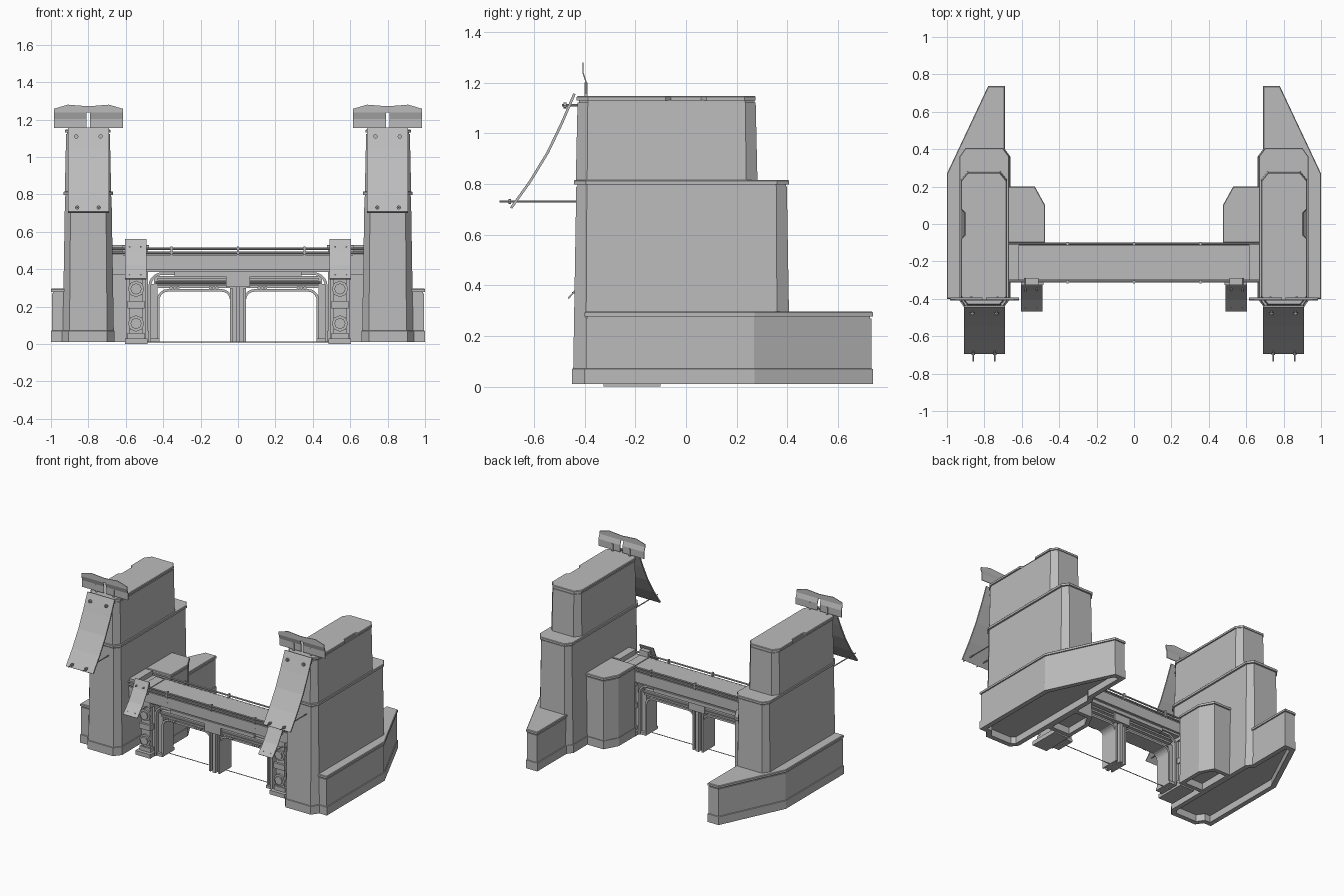
import bpy, bmesh, math
from mathutils import Vector

if "Cube" in bpy.data.objects:
    bpy.data.objects.remove(bpy.data.objects["Cube"])

GREY = (0.5, 0.5, 0.5, 1)
stone = bpy.data.materials.new("plain grey")
stone.use_nodes = True
stone.diffuse_color = GREY
stone.node_tree.nodes["Principled BSDF"].inputs["Base Color"].default_value = GREY


def finish(name, bm, mirror=True, thick=0):
    bmesh.ops.recalc_face_normals(bm, faces=bm.faces)
    me = bpy.data.meshes.new(name)
    bm.to_mesh(me)
    bm.free()
    me.materials.append(stone)
    ob = bpy.data.objects.new(name, me)
    bpy.context.scene.collection.objects.link(ob)
    if thick:
        m = ob.modifiers.new("thickness", "SOLIDIFY")
        m.thickness, m.offset = thick, 0
    if mirror:
        m = ob.modifiers.new("other side", "MIRROR")
        m.use_mirror_merge = False
    return ob


def offset(pts, d):
    """Move every edge of a counter-clockwise outline inwards by d."""
    out = []
    for i, p in enumerate(pts):
        a, b, c = Vector(pts[i - 1]), Vector(p), Vector(pts[(i + 1) % len(pts)])
        u, v = (b - a).normalized(), (c - b).normalized()
        n1, n2 = Vector((-u.y, u.x)), Vector((-v.y, v.x))
        out.append(b + (n1 + n2) * d / (1 + n1.dot(n2)))
    return out


def loft(name, pts, profile, mirror=True):
    """Stack an outline through (height, inset) steps and cap both ends."""
    bm = bmesh.new()
    rings = [[bm.verts.new((p.x, p.y, z)) for p in offset(pts, d)] for z, d in profile]
    for lo, hi in zip(rings, rings[1:]):
        for i in range(len(lo)):
            bm.faces.new((lo[i - 1], lo[i], hi[i], hi[i - 1]))
    bm.faces.new(rings[0])
    bm.faces.new(rings[-1])
    return finish(name, bm, mirror)


def octagon(x0, x1, y0, y1, cx, cy):
    return [(x0 + cx, y0), (x1 - cx, y0), (x1, y0 + cy), (x1, y1 - cy),
            (x1 - cx, y1), (x0 + cx, y1), (x0, y1 - cy), (x0, y0 + cy)]


def boxes(name, items, mirror=True):
    bm = bmesh.new()
    for x0, x1, y0, y1, z0, z1 in items:
        vs = bmesh.ops.create_cube(bm, size=1)["verts"]
        for v in vs:
            v.co = ((x0 + x1) / 2 + v.co.x * (x1 - x0), (y0 + y1) / 2 + v.co.y * (y1 - y0),
                    (z0 + z1) / 2 + v.co.z * (z1 - z0))
    return finish(name, bm, mirror)


def rods(name, items, sides=8, mirror=True):
    bm = bmesh.new()
    for p, q, r in items:
        p, q = Vector(p), Vector(q)
        vs = bmesh.ops.create_cone(bm, cap_ends=True, segments=sides, radius1=r, radius2=r,
                                   depth=(q - p).length)["verts"]
        turn = (q - p).to_track_quat("Z", "Y")
        for v in vs:
            v.co = turn @ v.co + (p + q) / 2
    return finish(name, bm, mirror)


def arch(name, x0, x1, top, r, w, y0, y1, mirror=True):
    """Upright frame of width w around an opening with rounded upper corners."""
    def path(e):
        out = [(x0 - e, 0.01)]
        for cx, start in ((x0 + r, 180), (x1 - r, 90)):
            for k in range(6):
                t = math.radians(start - 18 * k)
                out.append((cx + (r + e) * math.cos(t), top - r + (r + e) * math.sin(t)))
        return out + [(x1 + e, 0.01)]
    bm = bmesh.new()
    rows = [[bm.verts.new((x, y, z)) for x, z in path(e)]
            for e, y in ((0, y0), (w, y0), (w, y1), (0, y1))]
    for k in range(4):
        a, b = rows[k - 1], rows[k]
        for i in range(len(a) - 1):
            bm.faces.new((a[i], a[i + 1], b[i + 1], b[i]))
    for end in (0, -1):
        bm.faces.new([row[end] for row in rows])
    return finish(name, bm, mirror)


def banner(name, x0, x1, points, thick):
    bm = bmesh.new()
    rows = [[bm.verts.new((x, y, z)) for x in (x0, x1)] for y, z in points]
    for a, b in zip(rows, rows[1:]):
        bm.faces.new((a[0], a[1], b[1], b[0]))
    return finish(name, bm, True, thick)


# Towers: hollow plinth, low side block, two tapering tiers and a notched roof
plinth = [(.70, -.45), (.905, -.45), (.94, -.40), (1, -.40), (1, .27), (.78, .737),
          (.69, .737), (.69, .40), (.66, .36), (.66, -.40)]
loft("tower_plinth", plinth, [(.06, .035), (.01, .035), (.01, 0), (.07, 0), (.072, .005)])
block = [(.69, -.40), (1, -.40), (1, .27), (.78, .737), (.69, .737)]
loft("side_block", block, [(.07, .005), (.27, .005), (.27, .01), (.278, .01),
                           (.278, 0), (.292, 0), (.296, .004)])
lower = octagon(.664, .937, -.445, .41, .036, .05)
loft("lower_tier", lower, [(.07, 0), (.79, .012), (.79, .016), (.797, .016),
                           (.797, .003), (.812, .003), (.815, .006)])
upper = octagon(.678, .926, -.435, .282, .036, .045)
loft("upper_tier", upper, [(.81, 0), (1.122, .007), (1.122, .012), (1.132, .012)])
roof = octagon(.681, .925, -.432, .275, .036, .045)
roof[3:3] = [(.925, -.08), (.906, -.06), (.906, .06), (.925, .08)]
loft("tower_roof", roof, [(1.13, 0), (1.143, 0), (1.147, .004)])

# Annex behind the gate
annex = [(.475, -.10), (.68, -.10), (.68, .20), (.53, .20), (.475, .10)]
loft("annex", annex, [(.06, .03), (.01, .03), (.01, 0), (.07, 0), (.07, .005), (.505, .005),
                      (.505, .01), (.512, .01), (.512, 0), (.527, 0), (.53, .004)])

# Hanging banners with their rods
banner("large_banner", .69, .91, [(-.44, 1.156), (-.49, 1.04), (-.545, .925), (-.615, .81), (-.69, .705)], .01)
rods("banner_rods", [((x, -.735, .73), (x, -.42, .73), .004) for x in (.745, .86)]
     + [((x, -.49, 1.11), (x, -.42, 1.11), .005) for x in (.735, .865)]
     + [((x, -.484, 1.11), (x, -.472, 1.11), .012) for x in (.735, .865)]
     + [((x, -.70, .73), (x, -.69, .73), .01) for x in (.745, .86)])
banner("small_banner", .49, .605, [(-.325, .56), (-.35, .50), (-.40, .42), (-.465, .348)], .006)
rods("small_banner_rods", [((x, -.36, .52), (x, -.29, .52), .005) for x in (.52, .58)]
     + [((x, -.45, .37), (x, -.30, .37), .003) for x in (.52, .58)])

# Folded sign plates with a central slot
bm = bmesh.new()
columns = [(.615, 1.258), (.69, 1.28), (.79, 1.272), (.81, 1.272), (.91, 1.28), (.985, 1.258)]
grid = [[bm.verts.new((x, y, z)) for y, z in ((-.395, 1.155), (-.395, 1.205), (-.406, 1.238), (-.406, top))]
        for x, top in columns]
for i in range(len(grid) - 1):
    for j in range(3):
        if i != 2 or j == 2:
            bm.faces.new((grid[i][j], grid[i + 1][j], grid[i + 1][j + 1], grid[i][j + 1]))
finish("sign_plate", bm, True, .005)
boxes("sign_stand", [(x - .006, x + .006, -.40, -.388, 1.14, 1.20) for x in (.73, .87)])

# Bridge beam with rails and clamps
boxes("bridge_beam", [(-.68, .68, -.308, -.105, .40, .475), (-.68, .68, -.298, -.115, .475, .495),
                      (-.66, .66, -.29, -.12, .385, .402)], False)
rods("bridge_rails", [((-.68, y, z), (.68, y, z), .006)
                      for y in (-.308, -.105) for z in (.488, .51)], 8, False)
boxes("rail_clamps", [(x - .005, x + .005, y - .009, y + .009, .475, .522)
                      for x in (-.355, 0, .355) for y in (-.308, -.105)], False)
boxes("beam_clips", [(x - .004, x + .004, -.312, -.30, .415, .44) for x in (-.355, .355)], False)
boxes("beam_end_brackets", [(.615, .68, -.30, -.11, .475, .53), (.605, .67, -.30, -.11, .37, .40)])

# Side pillars beneath the beam
boxes("side_pillar", [(.485, .605, -.325, -.10, 0, .03), (.51, .58, -.29, -.12, .03, .50),
                      (.50, .59, -.30, -.11, .03, .06), (.50, .59, -.305, -.11, .19, .23),
                      (.495, .595, -.31, -.11, .36, .40), (.495, .51, -.26, -.15, .03, .40),
                      (.58, .595, -.26, -.15, .03, .40), (.51, .58, -.325, -.29, .46, .54)])
rods("pillar_hubs", [((.545, y - .012, z), (.545, y, z), r)
                     for z in (.11, .295) for y, r in ((-.29, .044), (-.30, .03))])

# Gate: twin rounded openings inside one wide frame
arch("wide_frame", -.465, .465, .37, .06, .014, -.285, -.13, False)
arch("door_frame", .043, .42, .28, .045, .014, -.265, -.145)
boxes("gate_post", [(.43, .465, -.255, -.155, .01, .32), (.42, .475, -.275, -.135, .01, .03)])
boxes("centre_column", [(-.043, .043, -.255, -.155, .01, .32), (-.012, .012, -.28, -.13, .01, .31),
                        (-.043, -.03, -.275, -.135, .01, .30), (.03, .043, -.275, -.135, .01, .30),
                        (-.065, .065, -.295, -.12, .305, .36)], False)
boxes("gate_header", [(-.45, .45, -.255, -.155, .30, .365), (-.43, .43, -.28, -.13, .31, .322),
                      (-.43, .43, -.28, -.13, .34, .352), (-.34, .34, -.30, -.11, .362, .388)], False)
rods("header_pipe", [((-.44, y, .331), (.44, y, .331), .007) for y in (-.275, -.135)], 8, False)
rods("header_bolts", [((x + s, -.285, .30), (x + s, -.25, .30), .009)
                      for x in (.13, .34) for s in (-.018, 0, .018)])
rods("threshold_bar", [((-.50, -.20, .012), (.50, -.20, .012), .003)], 6, False)
